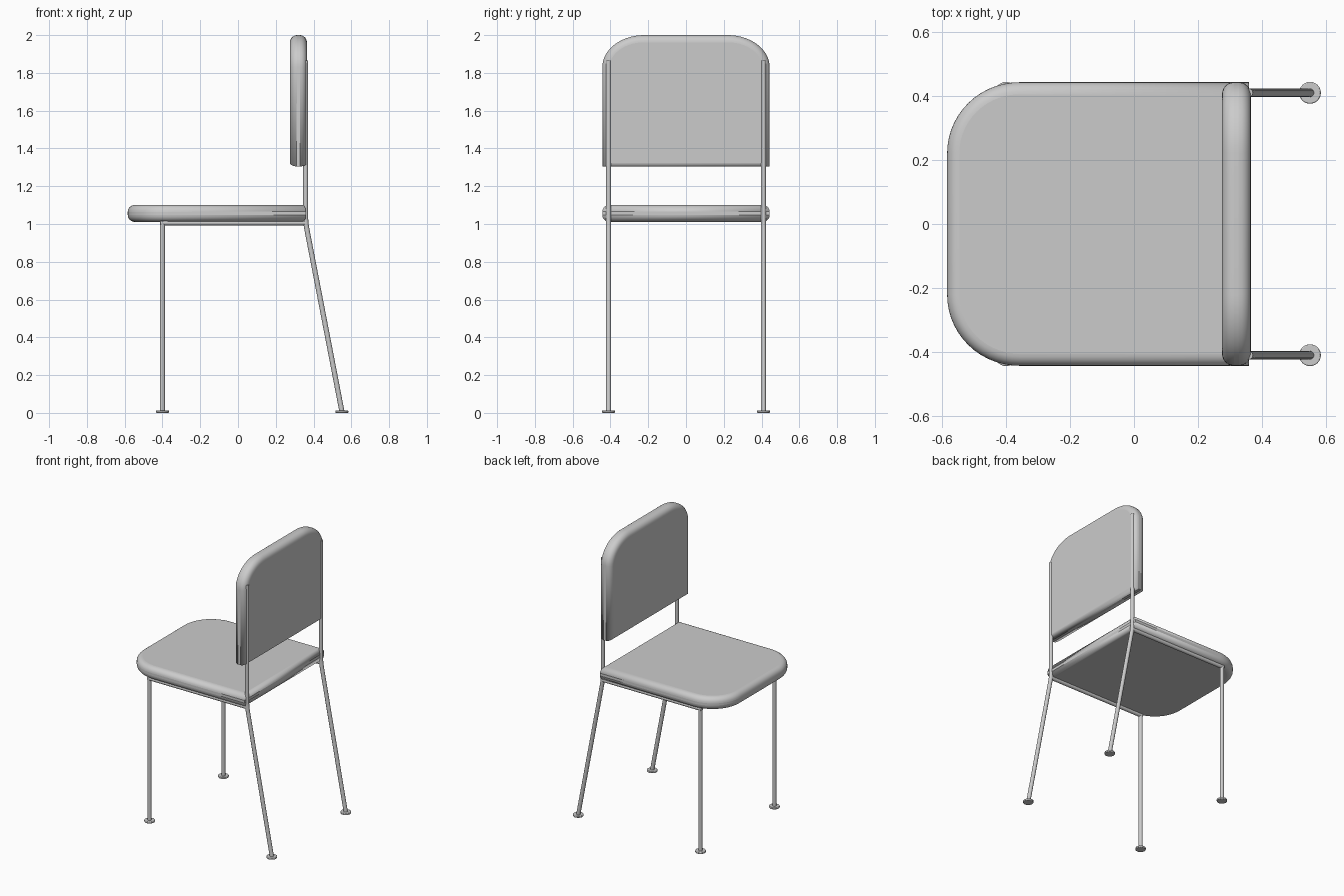
import bpy, bmesh, math

if "Cube" in bpy.data.objects:
    bpy.data.objects.remove(bpy.data.objects["Cube"])


def padded_slab(name, length, run, place):
    """Cushion with two rounded corners at one end; place(u, y, t) maps it into the scene."""
    half, ry, n, thick = 0.443, 0.222, 14, 0.09
    outline = [(length, half)]
    for i in range(n + 1):
        a = math.pi / 2 * i / n
        outline.append((run - run * math.sin(a), half - ry + ry * math.cos(a)))
    outline += [(u, -y) for u, y in reversed(outline)]
    bm = bmesh.new()
    rings = [[bm.verts.new(place(u, y, t)) for u, y in outline] for t in (0, thick)]
    count = len(outline)
    weight = bm.edges.layers.float.new("bevel_weight_edge")
    for ring in rings:
        bm.faces.new(ring)
    for i in range(count):
        j = (i + 1) % count
        bm.faces.new((rings[0][i], rings[0][j], rings[1][j], rings[1][i]))
        for ring in rings:
            # the straight closed end has a tighter rounding
            bm.edges.get((ring[i], ring[j]))[weight] = 0.5 if i == count - 1 else 1.0
    bmesh.ops.recalc_face_normals(bm, faces=bm.faces)
    mesh = bpy.data.meshes.new(name)
    bm.to_mesh(mesh)
    bm.free()
    obj = bpy.data.objects.new(name, mesh)
    bpy.context.collection.objects.link(obj)
    bev = obj.modifiers.new("soft_rim", "BEVEL")
    bev.limit_method = "WEIGHT"
    bev.width = 0.038
    bev.segments = 6
    bev.use_clamp_overlap = False
    bpy.ops.object.select_all(action="DESELECT")
    obj.select_set(True)
    bpy.context.view_layer.objects.active = obj
    bpy.ops.object.shade_smooth_by_angle(angle=math.radians(40))
    return obj


def tube(name, points, y):
    """Round steel tube along x-z points at a fixed y."""
    curve = bpy.data.curves.new(name, "CURVE")
    curve.dimensions = "3D"
    curve.bevel_depth = 0.0135
    curve.bevel_resolution = 4
    curve.use_fill_caps = True
    spline = curve.splines.new("POLY")
    spline.points.add(len(points) - 1)
    for p, (x, z) in zip(spline.points, points):
        p.co = (x, y, z, 1)
    spline.use_smooth = True
    obj = bpy.data.objects.new(name, curve)
    bpy.context.collection.objects.link(obj)


def foot(name, x, y):
    bpy.ops.mesh.primitive_cylinder_add(vertices=32, radius=0.034, depth=0.013,
                                        location=(x, y, 0.0065))
    obj = bpy.context.object
    obj.name = name
    bev = obj.modifiers.new("edge", "BEVEL")
    bev.width = 0.003
    bev.segments = 2
    bpy.ops.object.shade_smooth_by_angle(angle=math.radians(40))


# Seat and backrest cushions
padded_slab("seat", 0.943, 0.225, lambda u, y, t: (-0.584 + u, y, 1.011 + t))
padded_slab("backrest", 0.695, 0.17, lambda u, y, t: (0.275 + t, y, 2.0 - u))

# Tubular frame and feet on both sides
for side, y in (("left", 0.41), ("right", -0.41)):
    tube("back_leg_" + side, [(0.358, 1.865), (0.358, 1.03), (0.36, 1.0),
                              (0.366, 0.965), (0.55, 0.008)], y)
    tube("front_leg_" + side, [(-0.4, 0.006), (-0.4, 1.012)], y)
    tube("seat_rail_" + side, [(-0.411, 1.006), (0.36, 1.006)], y)
    foot("front_foot_" + side, -0.4, y)
    foot("back_foot_" + side, 0.55, y)
